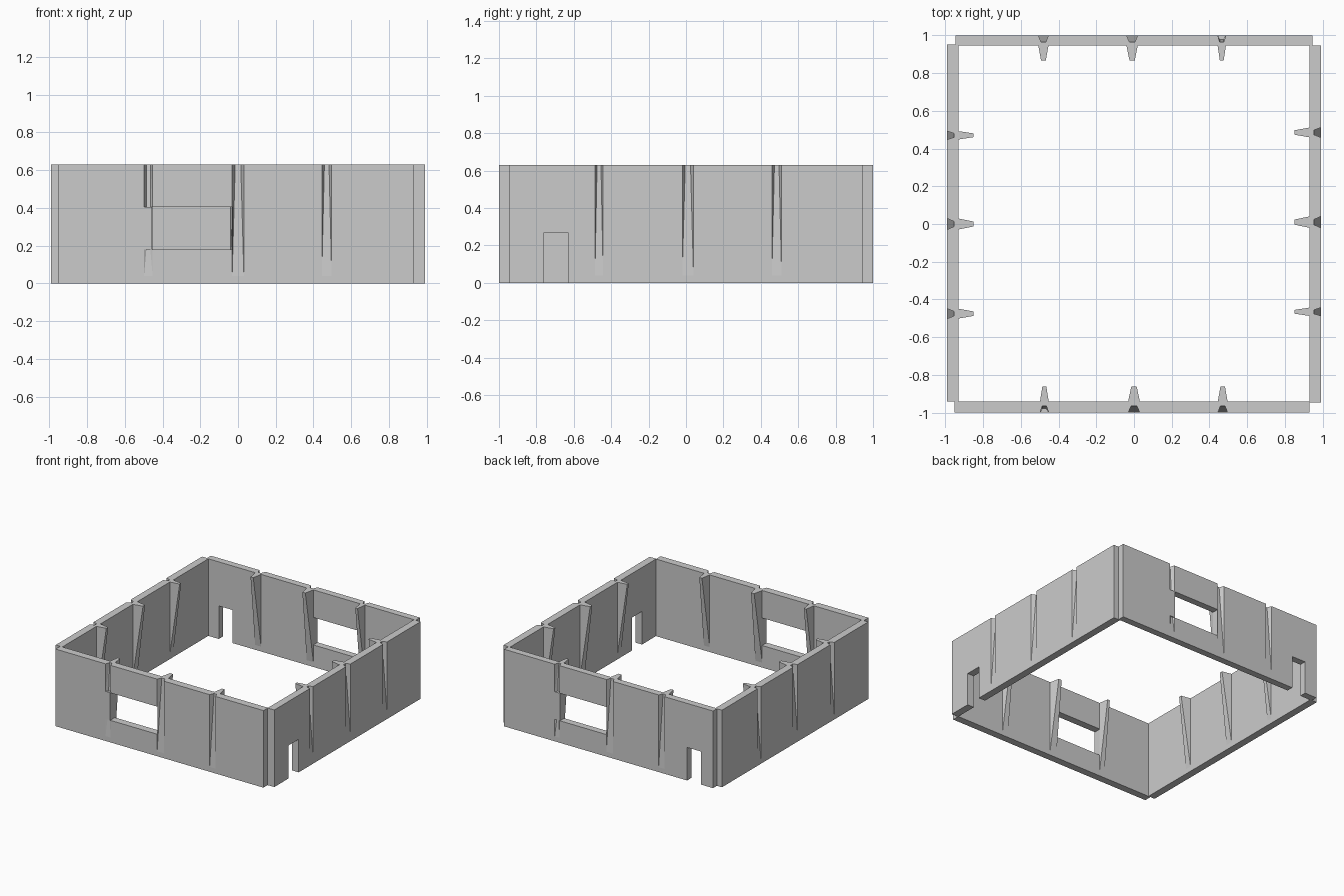
import bpy, bmesh, math
from mathutils import Matrix

if "Cube" in bpy.data.objects:
    bpy.data.objects.remove(bpy.data.objects["Cube"])

H = 0.63           # wall height
FOOT = 0.04        # level where ribs and grooves fade out
RIB, GROOVE = 0.08, 0.036


def hull(name, pts, turn):
    """Convex solid around points given in the front-wall frame, turned about z."""
    bm = bmesh.new()
    for p in pts:
        bm.verts.new(p)
    bmesh.ops.remove_doubles(bm, verts=bm.verts[:], dist=1e-5)
    bmesh.ops.convex_hull(bm, input=bm.verts[:])
    bmesh.ops.delete(bm, geom=[v for v in bm.verts if not v.link_faces], context='VERTS')
    bmesh.ops.dissolve_limit(bm, angle_limit=0.001, verts=bm.verts[:], edges=bm.edges[:])
    bmesh.ops.recalc_face_normals(bm, faces=bm.faces[:])
    bm.transform(Matrix.Rotation(math.radians(turn), 4, 'Z'))
    me = bpy.data.meshes.new(name)
    bm.to_mesh(me)
    bm.free()
    ob = bpy.data.objects.new(name, me)
    bpy.context.collection.objects.link(ob)
    return ob


def box(name, u0, u1, y0, y1, z0, z1, turn):
    return hull(name, [(u, y, z) for u in (u0, u1) for y in (y0, y1) for z in (z0, z1)], turn)


def wedge(name, u, half, tip, y, depth, overlap, z0, z1, turn):
    """Trapezoid section whose depth grows from nothing at the foot to full at the top."""
    pts = []
    for z in (z0, z1):
        d = depth * (z - FOOT) / (H - FOOT)
        for s in (-1, 1):
            pts += [(u + s * half, y - overlap, z), (u + s * half, y, z), (u + s * tip, y + d, z)]
    return hull(name, pts, turn)


def cut(wall, cutter):
    m = wall.modifiers.new("cut", 'BOOLEAN')
    m.operation, m.solver, m.object = 'DIFFERENCE', 'EXACT', cutter
    bpy.context.view_layer.objects.active = wall
    bpy.ops.object.modifier_apply(modifier=m.name)
    bpy.data.objects.remove(cutter)


# name, turn, outer distance, thickness, span, (rib centre, half width), window, door
walls = [
    ("front", 0, 1.0, 0.06, (-0.95, 0.93),
     ((-0.475, 0.023), (0.0, 0.031), (0.47, 0.026)), (-0.455, -0.03), None),
    ("right", 90, 0.99, 0.06, (-0.945, 0.945),
     ((-0.465, 0.022), (0.01, 0.03), (0.485, 0.026)), None, (-0.76, -0.63)),
    ("back", 180, 1.0, 0.055, (-0.945, 0.945),
     ((-0.465, 0.022), (0.01, 0.03), (0.48, 0.027)), (-0.44, -0.02), (0.71, 0.835)),
    ("left", 270, 0.99, 0.06, (-0.95, 0.94),
     ((-0.47, 0.022), (0.0, 0.029), (0.475, 0.026)), None, None),
]

for name, turn, dist, thick, span, ribs, window, door in walls:
    y0, y1 = -dist, -dist + thick
    wall = box(name + "_wall", *span, y0, y1, 0, H, turn)

    # outer grooves and the matching inner ribs
    for i, (u, half) in enumerate(ribs):
        tip = half * 0.45
        # the first groove is filled level with the window
        bands = [(FOOT, 0.18), (0.405, H + 0.02)] if window and i == 0 else [(FOOT, H + 0.02)]
        for a, b in bands:
            cut(wall, wedge("groove_cutter", u, half, tip, y0, GROOVE, 0.02, a, b, turn))
        wedge(f"{name}_rib_{i + 1}", u, half, tip, y1, RIB, 0.001, FOOT, H, turn)

    # openings
    if window:
        cut(wall, box("window_cutter", *window, y0 - 0.05, y1 + 0.001, 0.18, 0.405, turn))
    if door:
        cut(wall, box("door_cutter", *door, y0 - 0.05, y1 + 0.05, -0.05, 0.27, turn))
